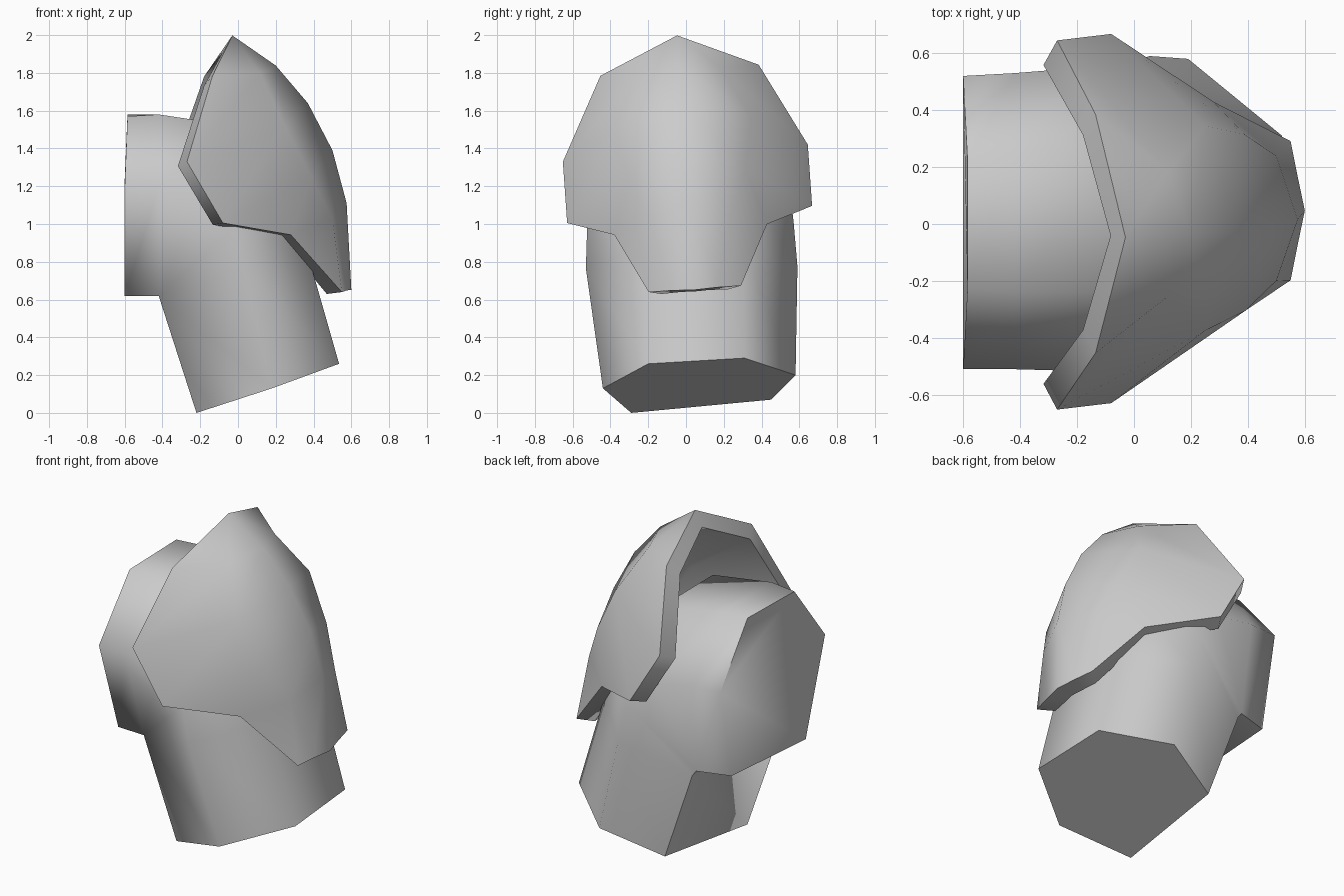
import bpy, bmesh
from math import radians, sin, cos, pi
from mathutils import Vector, Matrix

old = bpy.data.objects.get("Cube")
if old:
    bpy.data.objects.remove(old, do_unlink=True)

grey = bpy.data.materials.new("plain grey")
grey.use_nodes = True
grey.diffuse_color = (0.6, 0.6, 0.6, 1)
grey.node_tree.nodes["Principled BSDF"].inputs["Base Color"].default_value = (0.6, 0.6, 0.6, 1)


def make_object(name, bm, sharp_angle):
    bmesh.ops.recalc_face_normals(bm, faces=bm.faces)
    mesh = bpy.data.meshes.new(name)
    bm.to_mesh(mesh)
    bm.free()
    mesh.materials.append(grey)
    obj = bpy.data.objects.new(name, mesh)
    bpy.context.collection.objects.link(obj)
    bpy.ops.object.select_all(action='DESELECT')
    obj.select_set(True)
    bpy.context.view_layer.objects.active = obj
    bpy.ops.object.shade_smooth_by_angle(angle=radians(sharp_angle), keep_sharp_edges=True)


# Bent six-sided tube: each ring is (distance from bend pivot, y) pairs
PIVOT = Vector((-0.42, 0, 0.62))
upper = [(.96, .23), (.61, .52), (.05, .41), (0, -.32), (.58, -.51), (.95, -.23)]
upper_bend = [(.96, .25), (.61, .53), (.05, .47), (0, -.33), (.58, -.51), (.96, -.24)]
lower_bend = [(.81, .30), (.50, .59), (.05, .47), (0, -.32), (.47, -.53), (.82, -.23)]
foot = [(.52, .31, .29), (.19, .58, .20), (-.17, .45, .07),
        (-.22, -.29, 0), (.18, -.44, .13), (.535, -.20, .26)]


def bend_ring(t):
    angle = radians(90 - 72 * t)
    out = Vector((cos(angle), 0, sin(angle))) * (1 + 0.09 * sin(pi * t))
    ring = []
    for (r0, y0), (r1, y1) in zip(upper_bend, lower_bend):
        r, y = r0 + (r1 - r0) * t, y0 + (y1 - y0) * t
        ring.append(PIVOT + out * r + Vector((0, y, 0)))
    return ring


rings = [[Vector((-0.6 + 0.015 * (r > .9), y, PIVOT.z + r)) for r, y in upper]]
rings += [bend_ring(i / 3) for i in range(4)]
rings.append([Vector(p) for p in foot])

bm = bmesh.new()
loops = [[bm.verts.new(p) for p in ring] for ring in rings]
for a, b in zip(loops, loops[1:]):
    for i in range(6):
        j = (i + 1) % 6
        bm.faces.new((a[i], a[j], b[j], b[i]))
    # Hard corner along the inside of the tube and across the bend
    bm.edges.get((a[2], b[2])).smooth = False
    bm.edges.get((b[2], b[3])).smooth = False
bm.faces.new(loops[0])
bm.faces.new(loops[-1])
bmesh.ops.remove_doubles(bm, verts=bm.verts, dist=0.03)
make_object("bent_tube", bm, 80)

# Curved guard over the outside of the bend: rows of ridge, shoulder and rim points
rows = [
    [(.20, 0, 1.84), (.12, .22, 1.81), (-.135, .42, 1.815)],
    [(.37, 0, 1.64), (.25, .36, 1.54), (-.27, .65, 1.375)],
    [(.50, 0, 1.39), (.39, .31, 1.27), (-.08, .65, 1.05)],
    [(.575, 0, 1.11), (.50, .22, 1.04), (.28, .405, .97)],
    [(.60, 0, .65), (.575, .12, .655), (.55, .245, .655)],
]

bm = bmesh.new()
top = bm.verts.new((-.03, 0, 2.0))
for side in (1, -1):
    previous = None
    for points in rows:
        row = [bm.verts.new((x, y * side, z)) for x, y, z in points]
        for i in range(2):
            if previous:
                bm.faces.new((previous[i], previous[i + 1], row[i + 1], row[i]))
            else:
                bm.faces.new((top, row[i + 1], row[i]))
        previous = row
bmesh.ops.remove_doubles(bm, verts=bm.verts, dist=0.001)
tilt = Matrix.Rotation(radians(4), 3, 'X')
bmesh.ops.rotate(bm, verts=bm.verts, cent=(0, 0, 1.325), matrix=tilt)
bmesh.ops.recalc_face_normals(bm, faces=bm.faces)
if sum(f.normal.x for f in bm.faces) < 0:
    bmesh.ops.reverse_faces(bm, faces=bm.faces)

# Thickness grows inwards along the vertex normals
bm.normal_update()
outer_faces = list(bm.faces)
border = [e for e in bm.edges if e.is_boundary]
inner = {v: bm.verts.new(v.co - v.normal * 0.105) for v in list(bm.verts)}
for f in outer_faces:
    bm.faces.new([inner[v] for v in reversed(f.verts)])
for e in border:
    a, b = e.verts
    bm.faces.new((a, b, inner[b], inner[a]))
    e.smooth = False
    bm.edges.get((inner[a], inner[b])).smooth = False
make_object("outer_guard", bm, 60)
